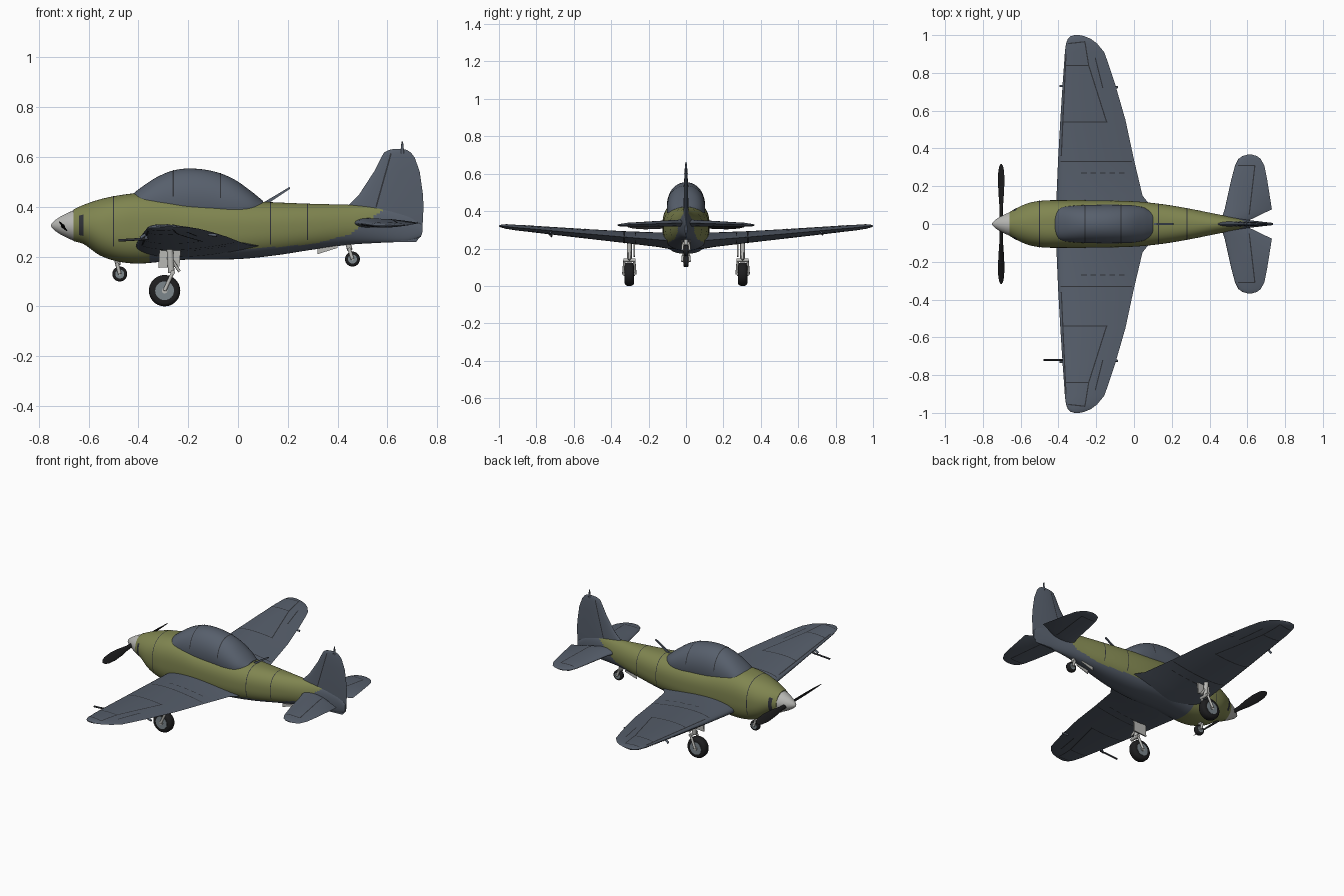
import bpy, bmesh, math
from mathutils import Vector

if "Cube" in bpy.data.objects:
    bpy.data.objects.remove(bpy.data.objects["Cube"])

def mat(name, c):
    m = bpy.data.materials.new(name)
    m.diffuse_color = (*c, 1)
    m.use_nodes = True
    m.node_tree.nodes["Principled BSDF"].inputs["Base Color"].default_value = m.diffuse_color
    return m

GREY = mat("slate_grey", (0.095, 0.115, 0.15))
OLIVE = mat("olive_green", (0.215, 0.235, 0.08))
LIGHT = mat("light_grey", (0.48, 0.48, 0.46))
BLACK = mat("rubber_black", (0.013, 0.013, 0.014))
LINE = mat("panel_line_dark", (0.03, 0.033, 0.04))
HUB = mat("hub_grey", (0.2, 0.24, 0.26))

def finish(name, bm, mats, rule=None, smooth=True):
    bmesh.ops.recalc_face_normals(bm, faces=bm.faces)
    if rule:
        for f in bm.faces:
            f.material_index = rule(f.calc_center_median())
    me = bpy.data.meshes.new(name)
    bm.to_mesh(me)
    bm.free()
    for m in mats:
        me.materials.append(m)
    ob = bpy.data.objects.new(name, me)
    bpy.context.collection.objects.link(ob)
    if smooth:
        bpy.ops.object.select_all(action='DESELECT')
        ob.select_set(True)
        bpy.context.view_layer.objects.active = ob
        bpy.ops.object.shade_smooth_by_angle(angle=math.radians(40))
    return ob

def loft(name, rings, mats, rule=None):
    bm = bmesh.new()
    vs = [[bm.verts.new(p) for p in r] for r in rings]
    n = len(rings[0])
    for a, b in zip(vs, vs[1:]):
        for i in range(n):
            bm.faces.new((a[i], a[(i + 1) % n], b[(i + 1) % n], b[i]))
    bm.faces.new(vs[0])
    bm.faces.new(vs[-1])
    return finish(name, bm, mats, rule)

def interp(st, x, smooth=False):
    """Values of a station table at x, linear or cubic."""
    x = min(max(x, st[0][0]), st[-1][0])
    i = 0
    while i < len(st) - 2 and x > st[i + 1][0]:
        i += 1
    p, q = st[i], st[i + 1]
    d = q[0] - p[0]
    t = (x - p[0]) / d
    if not smooth:
        return [a + (b - a) * t for a, b in zip(p[1:], q[1:])]
    o, r = st[max(i - 1, 0)], st[min(i + 2, len(st) - 1)]
    out = []
    for k in range(1, len(p)):
        m0 = (q[k] - o[k]) / (q[0] - o[0]) * d
        m1 = (r[k] - p[k]) / (r[0] - p[0]) * d
        out.append((2*t**3 - 3*t*t + 1) * p[k] + (t**3 - 2*t*t + t) * m0
                   + (3*t*t - 2*t**3) * q[k] + (t**3 - t*t) * m1)
    return out

# ---- round bodies: stations are x, top, bottom, half width, squareness
BODY = [(-.66, .39, .262, .062, 2), (-.62, .408, .25, .085, 2), (-.555, .43, .205, .112, 2.2),
        (-.48, .446, .18, .124, 2.5), (-.4, .455, .172, .126, 2.6), (-.3, .45, .18, .126, 2.6),
        (-.2, .435, .188, .125, 2.6), (0, .425, .19, .12, 2.5), (.15, .418, .205, .105, 2.4),
        (.3, .412, .228, .08, 2.3), (.45, .408, .248, .05, 2), (.58, .4, .256, .025, 2),
        (.68, .37, .262, .012, 2), (.735, .33, .28, .006, 2)]
CANOPY = [(-.43, .445, .36, .06, 2.2), (-.40, .47, .34, .085, 2.2), (-.33, .517, .31, .096, 2.2),
          (-.26, .546, .3, .1, 2.1), (-.19, .554, .3, .102, 2.1), (-.1, .543, .3, .102, 2.1),
          (-.02, .513, .3, .1, 2.1), (.05, .465, .32, .088, 2.1), (.1, .424, .36, .06, 2)]

def spoint(st, x, a, k=0):
    t, b, w, n = interp(st, x, True)
    c, s = math.cos(a), math.sin(a)
    return (x, (w + k) * math.copysign(abs(c) ** (2 / n), c),
            (t + b) / 2 + ((t - b) / 2 + k) * math.copysign(abs(s) ** (2 / n), s))

def body(name, st, steps, mats, rule=None, n=72):
    x0, x1 = st[0][0], st[-1][0]
    loft(name, [[spoint(st, x0 + (x1 - x0) * j / steps, math.tau * i / n) for i in range(n)]
                for j in range(steps + 1)], mats, rule)

def band(name, st, x, a0, a1, w=.005, n=40):
    """Thin dark strip around part of a round body."""
    bm = bmesh.new()
    rows = [[bm.verts.new(spoint(st, x + d, math.radians(a0 + (a1 - a0) * i / n), .0015))
             for d in (-w / 2, w / 2)] for i in range(n + 1)]
    for p, q in zip(rows, rows[1:]):
        bm.faces.new((p[0], p[1], q[1], q[0]))
    finish(name, bm, [LINE])

EDGE = [(-.36, .21), (.1, .235), (.3, .25), (.45, .29), (.6, .4)]
body("fuselage", BODY, 110, [OLIVE, GREY],
     lambda c: int(c.x > .6 or (c.x > -.36 and c.z < interp(EDGE, c.x)[0])), 96)
body("canopy", CANOPY, 50, [GREY])
for i, x in enumerate((-.26, -.07)):
    band(f"canopy_frame_{i}", CANOPY, x, 8, 172)
for i, x in enumerate((-.5, .13, .28)):
    band(f"fuselage_panel_line_{i}", BODY, x, -30, 210, .004)
for i, (a0, a1) in enumerate(((-35, 30), (150, 215))):
    band(f"exhaust_slot_{i}", BODY, -.63, a0, a1, .018)

# spinner
loft("spinner", [[(x, r * math.cos(math.tau * i / 32), .325 + r * math.sin(math.tau * i / 32))
                  for i in range(32)] for x, r in
                 ((-.652, .064), (-.68, .053), (-.71, .038), (-.735, .022), (-.748, .009), (-.752, .002))],
     [LIGHT])

# propeller blades
BLADE = [(.02, .022, .014), (.08, .026, .012), (.15, .044, .009), (.22, .052, .007),
         (.28, .044, .005), (.308, .026, .003), (.318, .006, .002)]
for s in (1, -1):
    rings = []
    for y, c, t in BLADE:
        tw = math.radians(62 - 60 * y)
        ring = []
        for i in range(16):
            u, v = c / 2 * math.cos(math.tau * i / 16), t / 2 * math.sin(math.tau * i / 16)
            ring.append((-.703 + u * math.cos(tw) - v * math.sin(tw), s * y,
                         .322 + s * (u * math.sin(tw) + v * math.cos(tw))))
        rings.append(ring)
    loft("propeller_blade_" + ("left" if s > 0 else "right"), rings, [BLACK])

# ---- flying surfaces: stations are span, leading edge, trailing edge, middle, thickness
WING = [(0, -.41, .09, .237, .095), (.1, -.41, .085, .243, .088), (.15, -.41, .045, .247, .078),
        (.34, -.402, .0, .262, .062), (.55, -.39, -.045, .28, .05), (.74, -.378, -.1, .297, .04),
        (.85, -.37, -.136, .307, .034), (.91, -.366, -.158, .312, .03), (.955, -.36, -.195, .317, .025),
        (.98, -.35, -.228, .319, .019), (.994, -.335, -.262, .32, .012), (1, -.315, -.288, .321, .004)]
TAIL = [(0, .45, .6, .336, .04), (.02, .46, .61, .336, .038), (.078, .48, .73, .335, .034),
        (.235, .515, .705, .33, .025), (.31, .535, .69, .327, .021), (.345, .553, .67, .325, .016),
        (.36, .575, .65, .325, .01), (.367, .6, .625, .325, .003)]
FIN = [(.258, .58, .715, 0, .012), (.29, .53, .74, 0, .02), (.39, .42, .745, 0, .028),
       (.41, .447, .745, 0, .027), (.45, .487, .743, 0, .025), (.542, .547, .73, 0, .021),
       (.598, .575, .71, 0, .017), (.618, .587, .695, 0, .013), (.628, .605, .68, 0, .009),
       (.633, .63, .66, 0, .003)]

def height(st, s, x, k, lift=0):
    le, te, mid, t = interp(st, s)
    u = min(max((x - le) / (te - le), 0), 1)
    return mid + k * (t / 2 * math.sqrt(u) * (1 - u) / .385 + lift)

def surface(name, st, to3d, n=22):
    rings = []
    for row in st:
        s, le, te = row[:3]
        us = [(1 - math.cos(math.pi * i / n)) / 2 for i in range(n + 1)]
        path = [(u, 1) for u in us] + [(u, -1) for u in us[-2:0:-1]]
        rings.append([to3d(le + (te - le) * u, s, height(st, s, le + (te - le) * u, k)) for u, k in path])
    loft(name, rings, [GREY])

def panel_lines(name, st, to3d, lines, w=.006, n=24):
    bm = bmesh.new()
    for x0, s0, x1, s1 in lines:
        d = Vector((x1 - x0, s1 - s0)).normalized() * w / 2
        for k in (1, -1):
            prev = None
            for i in range(n + 1):
                x, s = x0 + (x1 - x0) * i / n, s0 + (s1 - s0) * i / n
                cur = [bm.verts.new(to3d(px, ps, height(st, ps, px, k, .0015)))
                       for px, ps in ((x - d.y, s + d.x), (x + d.y, s - d.x))]
                if prev:
                    bm.faces.new((prev[0], prev[1], cur[1], cur[0]))
                prev = cur
    finish(name, bm, [LINE])

WING_LINES = [(-.39, .33, -.01, .33), (-.38, .54, -.14, .54), (-.365, .84, -.24, .84),
              (-.24, .84, -.145, .54), (-.205, .88, -.165, .72), (-.385, .36, -.36, .9),
              (-.35, .955, -.26, .965), (-.26, .965, -.24, .84)]
WING_LINES += [(-.28 + .05 * i, .27, -.25 + .05 * i, .27) for i in range(5)]
TAIL_LINES = [(.55, .31, .64, .31), (.64, .31, .61, .05)]

for s, side in ((1, "left"), (-1, "right")):
    flat = lambda x, y, h, s=s: (x, s * y, h)
    surface("wing_" + side, WING, flat)
    panel_lines("wing_panel_lines_" + side, WING, flat, WING_LINES)
    surface("tailplane_" + side, TAIL, flat)
    panel_lines("tailplane_lines_" + side, TAIL, flat, TAIL_LINES)
upright = lambda x, z, h: (x, h, z)
surface("fin", FIN, upright)
panel_lines("rudder_line", FIN, upright, [(.615, .615, .555, .4)])

# ---- bars, boxes and wheels
def rod(name, a, b, r, m, r2=None, n=16):
    a, b = Vector(a), Vector(b)
    bm = bmesh.new()
    bmesh.ops.create_cone(bm, cap_ends=True, segments=n, radius1=r, radius2=r if r2 is None else r2,
                          depth=(b - a).length)
    q = (b - a).to_track_quat('Z', 'Y')
    for v in bm.verts:
        v.co = q @ v.co + (a + b) / 2
    return finish(name, bm, [m])

def plate(name, pts, y, t, m):
    """Side-view outline given thickness across y."""
    bm = bmesh.new()
    a = [bm.verts.new((x, y - t / 2, z)) for x, z in pts]
    b = [bm.verts.new((x, y + t / 2, z)) for x, z in pts]
    bm.faces.new(a)
    bm.faces.new(b)
    for i in range(len(a)):
        j = (i + 1) % len(a)
        bm.faces.new((a[i], a[j], b[j], b[i]))
    finish(name, bm, [m], smooth=False)

def wheel(name, x, y, z, r, w):
    prof = [(-.5, .58), (-.5, .8), (-.4, .93), (-.2, 1), (.2, 1), (.4, .93), (.5, .8), (.5, .58)]
    loft(name + "_tyre", [[(x + r * k * math.cos(math.tau * i / 40), y + w * o, z + r * k * math.sin(math.tau * i / 40))
                           for i in range(40)] for o, k in prof], [BLACK])
    rod(name + "_hub", (x, y - w * .52, z), (x, y + w * .52, z), r * .6, HUB, n=32)
    rod(name + "_axle", (x, y - w * .62, z), (x, y + w * .62, z), r * .18, LIGHT)

def fork(name, x, y, z, w, top):
    for s in (1, -1):
        rod(f"{name}_fork_{s}", (x, y + s * w, z), (top[0], y + s * w * .8, top[1]), .007, LIGHT)
    rod(name + "_fork_bridge", (top[0], y - w, top[1]), (top[0], y + w, top[1]), .009, LIGHT)

for s, side in ((1, "left"), (-1, "right")):
    n = "main_gear_" + side
    y = s * .303
    wheel(n, -.295, y, .063, .063, .05)
    rod(n + "_leg", (-.275, y, .25), (-.268, y, .135), .013, LIGHT)
    fork(n, -.295, y, .063, .032, (-.262, .137))
    rod(n + "_link", (-.268, y, .19), (-.235, y, .14), .006, LIGHT)
    plate(n + "_door", [(-.315, .235), (-.23, .235), (-.235, .16), (-.32, .155)], s * .278, .008, LIGHT)
    # small wing fittings
    rod("wing_hinge_" + side, (-.12, s * .72, .29), (-.085, s * .725, .285), .006, GREY)
    rod("wing_stub_" + side, (-.37, s * .73, .29), (-.392, s * .73, .275), .006, GREY)

wheel("nose_wheel", -.475, 0, .13, .03, .028)
rod("nose_wheel_leg", (-.488, 0, .2), (-.482, 0, .165), .011, LIGHT)
fork("nose_wheel", -.475, 0, .13, .019, (-.485, .167))
wheel("tail_wheel", .46, 0, .19, .03, .028)
rod("tail_wheel_leg", (.44, 0, .26), (.45, 0, .225), .011, LIGHT)
fork("tail_wheel", .46, 0, .19, .019, (.448, .227))
for s in (1, -1):
    plate(f"tail_wheel_door_{s}", [(.32, .232), (.4, .245), (.4, .235), (.32, .21)], s * .022, .004, LIGHT)

# aerials and probe
plate("aerial_mast", [(.09, .41), (.115, .41), (.21, .473), (.207, .48)], 0, .008, GREY)
rod("fin_tip_aerial", (.66, 0, .615), (.66, 0, .663), .008, GREY, .003)
rod("air_probe", (-.36, -.72, .272), (-.48, -.72, .265), .005, LINE)
rod("air_probe_stem", (-.365, -.72, .3), (-.37, -.72, .27), .006, GREY)
